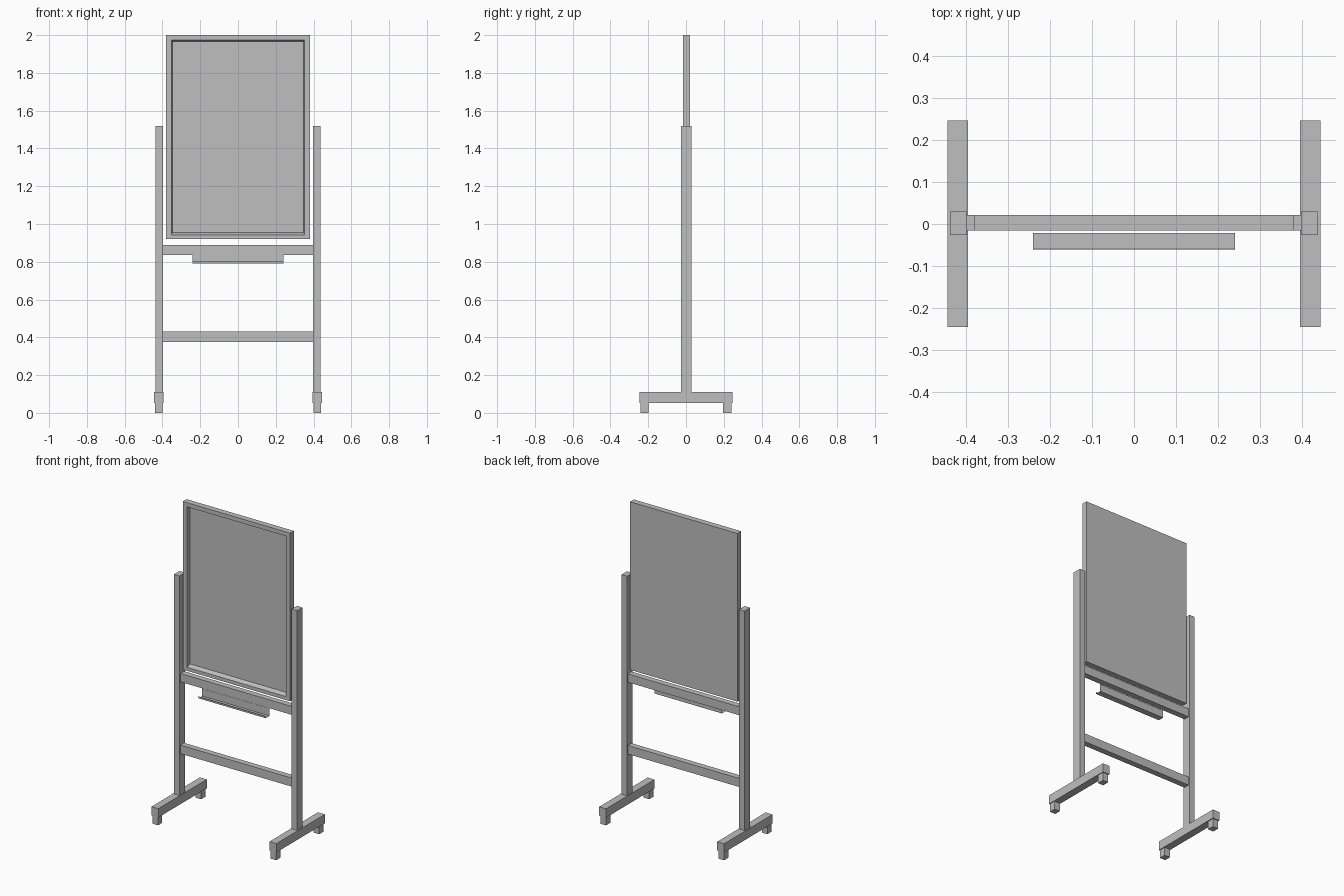
import bpy
import bmesh

cube = bpy.data.objects.get("Cube")
if cube:
    bpy.data.objects.remove(cube, do_unlink=True)

grey = bpy.data.materials.new("plain grey")
grey.use_nodes = True
COLOUR = (0.52, 0.52, 0.52, 1)
grey.diffuse_color = COLOUR
grey.node_tree.nodes["Principled BSDF"].inputs["Base Color"].default_value = COLOUR


def add_object(name, bm):
    mesh = bpy.data.meshes.new(name)
    bm.to_mesh(mesh)
    bm.free()
    mesh.materials.append(grey)
    obj = bpy.data.objects.new(name, mesh)
    bpy.context.scene.collection.objects.link(obj)
    return obj


def box(name, xs, ys, zs):
    bm = bmesh.new()
    bmesh.ops.create_cube(bm, size=1)
    for v in bm.verts:
        for i, (low, high) in enumerate((xs, ys, zs)):
            v.co[i] = low if v.co[i] < 0 else high
    return add_object(name, bm)


# Stand sides: post, foot and two block casters each
for side, s in (("left", 1), ("right", -1)):
    def span(a, b):
        return sorted((s * a, s * b))
    box(side + "_post", span(0.398, 0.438), (-0.026, 0.03), (0.11, 1.52))
    box(side + "_foot", span(0.395, 0.444), (-0.245, 0.247), (0.053, 0.11))
    for end, ys in (("front", (-0.24, -0.198)), ("back", (0.197, 0.241))):
        box(f"{side}_{end}_caster", span(0.4, 0.439), ys, (0, 0.053))

# Cross rails
RAIL_Y = (-0.016, 0.022)
box("lower_rail", (-0.398, 0.398), RAIL_Y, (0.375, 0.43))
box("upper_rail", (-0.398, 0.398), RAIL_Y, (0.836, 0.89))

# Board: nested rectangles give the back, frame, sloped recess and panel
bm = bmesh.new()
loops = []
for half, low, high, y in ((0.381, 0.92, 2.0, 0.022), (0.381, 0.92, 2.0, -0.016),
                           (0.352, 0.943, 1.973, -0.016), (0.347, 0.955, 1.965, 0.01)):
    corners = ((-half, low), (half, low), (half, high), (-half, high))
    loops.append([bm.verts.new((x, y, z)) for x, z in corners])
for a, b in zip(loops, loops[1:]):
    for i in range(4):
        j = (i + 1) % 4
        bm.faces.new((a[i], a[j], b[j], b[i]))
bm.faces.new(loops[0])
bm.faces.new(loops[-1])
bmesh.ops.recalc_face_normals(bm, faces=bm.faces)
add_object("framed_board", bm)

# Pen tray: one bent sheet with back plate, floor and lip
bm = bmesh.new()
profile = ((-0.021, 0.838), (-0.021, 0.79), (-0.06, 0.79), (-0.061, 0.803))
rows = [[bm.verts.new((x, y, z)) for x in (-0.24, 0.24)] for y, z in profile]
for a, b in zip(rows, rows[1:]):
    bm.faces.new((a[0], b[0], b[1], a[1]))
add_object("pen_tray", bm)
